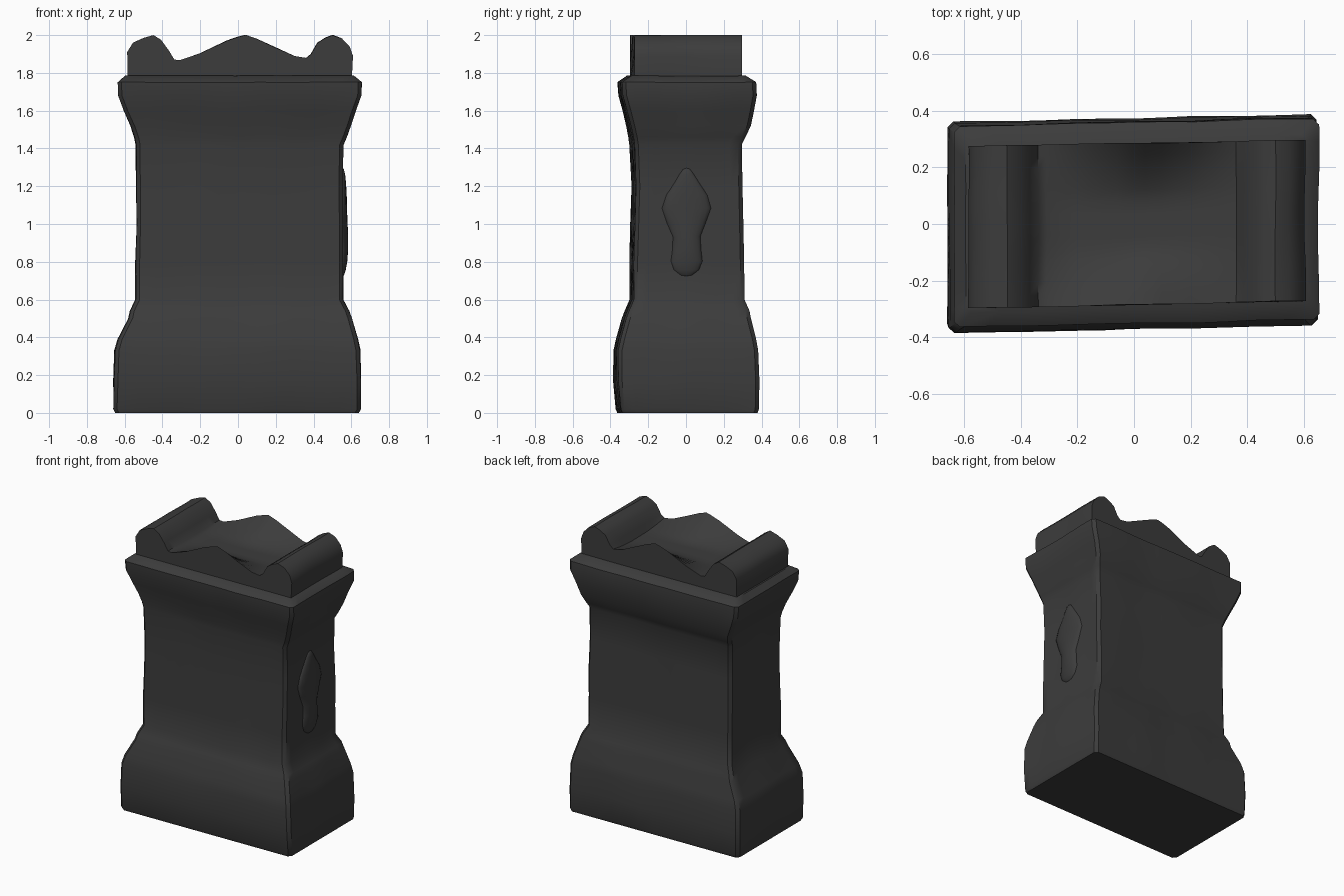
import bpy, bmesh, math
from mathutils import Vector, noise

if "Cube" in bpy.data.objects:
    bpy.data.objects.remove(bpy.data.objects["Cube"])

stone = bpy.data.materials.new("dark_stone")
stone.diffuse_color = (0.045, 0.045, 0.045, 1)
stone.use_nodes = True
stone.node_tree.nodes["Principled BSDF"].inputs["Base Color"].default_value = stone.diffuse_color


def finish(name, bm, angle=40, rough=0.006):
    """Weather the surface, skew it slightly and make a shaded object."""
    for v in bm.verts:
        if v.co.z > 0.01:
            n = noise.noise_vector(v.co * 4.0) * rough
            v.co += Vector((n.x, n.y, n.z * 0.5))
        v.co.y += 0.022 * v.co.x
    bmesh.ops.recalc_face_normals(bm, faces=bm.faces[:])
    mesh = bpy.data.meshes.new(name)
    bm.to_mesh(mesh)
    bm.free()
    mesh.materials.append(stone)
    ob = bpy.data.objects.new(name, mesh)
    bpy.context.collection.objects.link(ob)
    bpy.ops.object.select_all(action='DESELECT')
    ob.select_set(True)
    bpy.context.view_layer.objects.active = ob
    bpy.ops.object.shade_smooth_by_angle(angle=math.radians(angle))
    return ob


def rect_ring(bm, z, x0, x1, y0, y1, r=0.02, n=12):
    """Rectangle outline with chamfered corners and n steps per side."""
    corners = [((x0 + r, y0), (x1 - r, y0)), ((x1, y0 + r), (x1, y1 - r)),
               ((x1 - r, y1), (x0 + r, y1)), ((x0, y1 - r), (x0, y0 + r))]
    ring = []
    for a, b in corners:
        for i in range(n + 1):
            t = i / n
            ring.append(bm.verts.new((a[0] + (b[0] - a[0]) * t, a[1] + (b[1] - a[1]) * t, z)))
    return ring


def bridge(bm, a, b):
    for i in range(len(a)):
        j = (i + 1) % len(a)
        bm.faces.new((a[i], a[j], b[j], b[i]))


# Base, shaft and cornice: one stone lofted through z, x0, x1, y0, y1
sections = [
    (0.00, -.650, .640, -.350, .365), (0.02, -.658, .648, -.358, .373),
    (0.17, -.658, .648, -.372, .374), (0.33, -.652, .645, -.372, .370),
    (0.39, -.635, .633, -.360, .360), (0.50, -.580, .602, -.330, .330),
    (0.54, -.572, .588, -.315, .322), (0.60, -.543, .556, -.290, .295),
    (0.80, -.540, .555, -.287, .292), (1.00, -.538, .555, -.282, .290),
    (1.20, -.538, .553, -.278, .287), (1.42, -.540, .557, -.286, .284),
    (1.46, -.548, .575, -.292, .303), (1.52, -.567, .597, -.305, .330),
    (1.60, -.602, .622, -.325, .347), (1.68, -.632, .652, -.348, .363),
    (1.75, -.635, .654, -.352, .360), (1.785, -.595, .612, -.300, .305)]
bm = bmesh.new()
rings = [rect_ring(bm, *s) for s in sections]
for a, b in zip(rings, rings[1:]):
    bridge(bm, a, b)
bm.faces.new(rings[0])
bm.faces.new(rings[-1])
finish("altar_body", bm)

# Crown: side bolsters with pediments front and back around a sunken hollow
outline = [(-.583, 1.74), (-.585, 1.91), (-.555, 1.96), (-.50, 1.985), (-.45, 2.0),
           (-.41, 1.975), (-.37, 1.92), (-.34, 1.87), (-.31, 1.866), (-.20, 1.905),
           (-.06, 1.97), (0, 1.99), (.04, 2.0), (.10, 1.98), (.20, 1.935),
           (.30, 1.89), (.36, 1.88), (.385, 1.90), (.42, 1.96), (.46, 1.985),
           (.50, 2.0), (.55, 1.982), (.59, 1.94), (.607, 1.89), (.60, 1.74)]
bm = bmesh.new()
steps, half = 14, 0.285
rows = []
for i in range(steps + 1):
    v = i / steps
    dip = min(1.0, 4.4 * v * (1 - v))
    row = []
    for x, z in outline:
        if -.34 < x < .37:
            z -= (z - 1.855) * dip
        row.append(bm.verts.new((x, -half + 2 * half * v, z)))
    rows.append(row)
for a, b in zip(rows, rows[1:]):
    for j in range(len(outline) - 1):
        bm.faces.new((a[j], a[j + 1], b[j + 1], b[j]))
for row in (rows[0], rows[-1]):
    bm.faces.new(row)
finish("crown", bm)

# Worn relief on the right side of the shaft
bm = bmesh.new()
bmesh.ops.create_uvsphere(bm, u_segments=20, v_segments=12, radius=1)
for v in bm.verts:
    x, y, z = v.co
    width = 0.11 + 0.03 * math.sin(5 * z)
    v.co = (0.548 + 0.038 * x, -0.01 + width * y, 1.01 + 0.29 * z)
finish("side_relief", bm, 50, 0.012)
